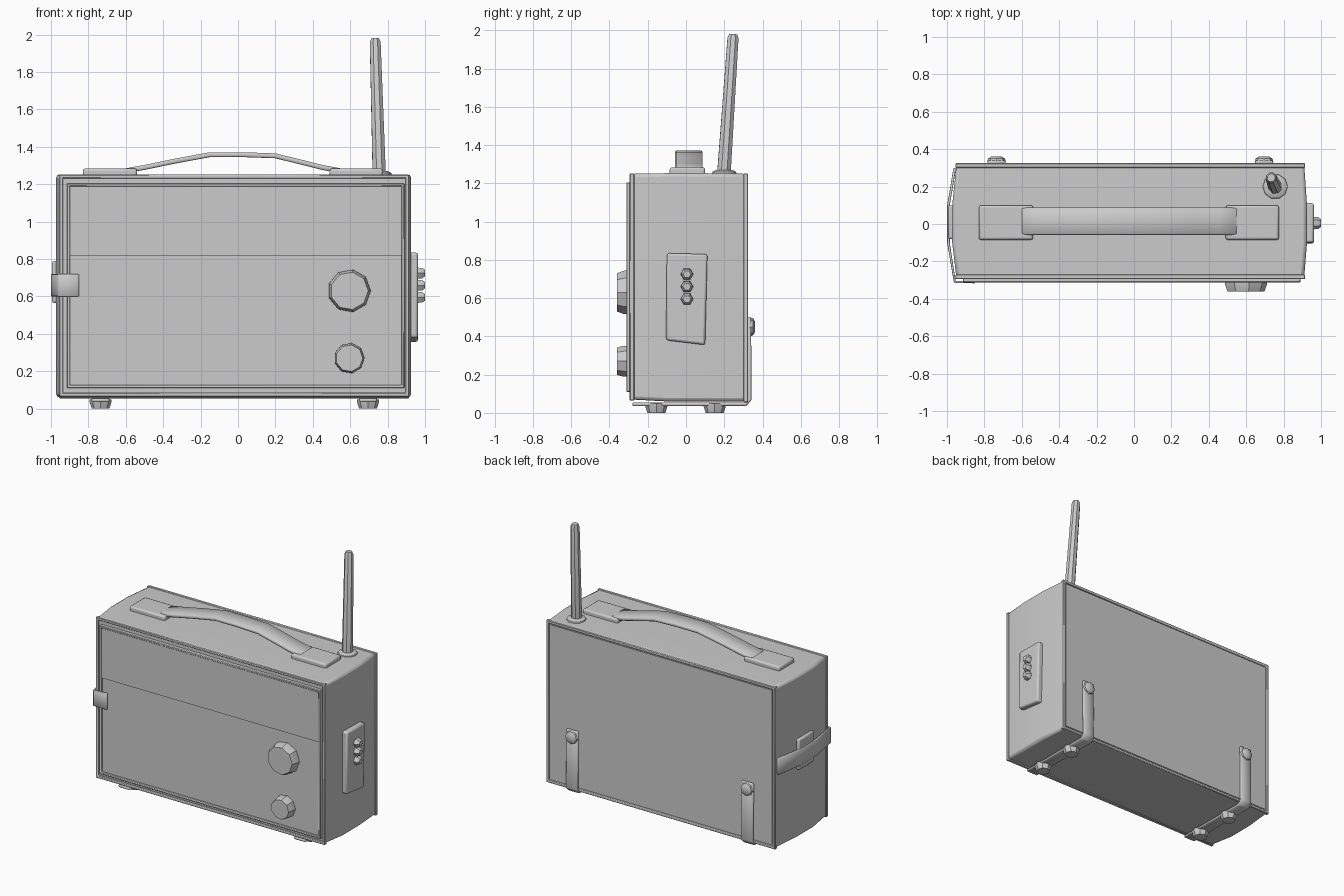
import bpy, bmesh, math
from mathutils import Vector

if "Cube" in bpy.data.objects:
    bpy.data.objects.remove(bpy.data.objects["Cube"])


def make(name, verts, faces, bevel=0.0, segments=2, solid=0.0):
    me = bpy.data.meshes.new(name)
    me.from_pydata(verts, [], faces)
    bm = bmesh.new()
    bm.from_mesh(me)
    bmesh.ops.recalc_face_normals(bm, faces=bm.faces)
    bm.to_mesh(me)
    bm.free()
    ob = bpy.data.objects.new(name, me)
    bpy.context.collection.objects.link(ob)
    if solid:
        m = ob.modifiers.new("thickness", 'SOLIDIFY')
        m.thickness, m.offset = solid, 0
    if bevel:
        m = ob.modifiers.new("bevel", 'BEVEL')
        m.width, m.segments, m.limit_method = bevel, segments, 'ANGLE'
    return ob


def loft(name, rings, closed=False, **kw):
    """Skin equal-length rings; cap the ends unless the rings form a loop."""
    n, k = len(rings[0]), len(rings)
    faces = [(i * n + j, i * n + (j + 1) % n, (i + 1) % k * n + (j + 1) % n, (i + 1) % k * n + j)
             for i in range(k if closed else k - 1) for j in range(n)]
    if not closed:
        faces += [tuple(range(n)), tuple(range((k - 1) * n, k * n))]
    return make(name, [v for r in rings for v in r], faces, **kw)


def rect(y, x0, x1, z0, z1):
    return [(x0, y, z0), (x1, y, z0), (x1, y, z1), (x0, y, z1)]


def box(name, x, y, z, **kw):
    return loft(name, [rect(y[0], *x, *z), rect(y[1], *x, *z)], **kw)


def frame(name, x, y, z, w):
    i = (x[0] + w, x[1] - w, z[0] + w, z[1] - w)
    return loft(name, [rect(y[0], *x, *z), rect(y[1], *x, *z), rect(y[1], *i), rect(y[0], *i)],
                closed=True, bevel=0.004, segments=1)


def ribbon(name, path, width, thick, bevel=0.006):
    h = Vector(width) / 2
    verts = [Vector(p) + s * h for p in path for s in (-1, 1)]
    faces = [(2 * i, 2 * i + 1, 2 * i + 3, 2 * i + 2) for i in range(len(path) - 1)]
    return make(name, verts, faces, solid=thick, bevel=bevel, segments=1)


def turned(name, origin, axis, profile, n=8):
    """Stack of n-sided rings (distance along axis, radius)."""
    q = Vector(axis).to_track_quat('Z', 'Y')
    rings = [[Vector(origin) + q @ Vector((r * math.cos(2 * math.pi * j / n),
                                           r * math.sin(2 * math.pi * j / n), d))
              for j in range(n)] for d, r in profile]
    return loft(name, rings)


# Case with slightly bowed sides
loft("case", [rect(-0.285, -0.95, 0.91, 0.07, 1.25), rect(-0.1, -0.972, 0.925, 0.06, 1.253),
              rect(0.1, -0.972, 0.925, 0.06, 1.253), rect(0.315, -0.95, 0.91, 0.06, 1.25)],
     bevel=0.018)
frame("front_case_rim", (-0.955, 0.915), (-0.295, -0.27), (0.065, 1.252), 0.02)
frame("back_case_rim", (-0.955, 0.915), (0.3, 0.325), (0.055, 1.252), 0.022)

# Front panel: raised rim, dial window, speaker face
frame("front_panel_rim", (-0.915, 0.89), (-0.312, -0.27), (0.11, 1.205), 0.016)
box("dial_window", (-0.9, 0.875), (-0.306, -0.27), (0.82, 1.19))
box("speaker_panel", (-0.9, 0.875), (-0.296, -0.27), (0.125, 0.82))

# Knobs
for label, z, r in (("tuning_knob", 0.63, 0.115), ("volume_knob", 0.27, 0.082)):
    turned(label, (0.595, -0.29, z), (0, -1, 0), [(0, r), (0.035, r), (0.072, r * 0.88)], 9)

# Back panel
box("back_panel", (-0.925, 0.885), (0.3, 0.32), (0.085, 1.222))

# Carrying handle
ribbon("handle_strap", [(-0.6, 0.015, 1.272), (-0.5, 0.015, 1.29), (-0.33, 0.015, 1.325),
                        (-0.15, 0.015, 1.358), (0.03, 0.015, 1.358), (0.2, 0.015, 1.352),
                        (0.33, 0.015, 1.32), (0.45, 0.015, 1.29), (0.55, 0.015, 1.272)],
       (0, 0.145, 0), 0.026)
for label, x in (("left", (-0.83, -0.54)), ("right", (0.49, 0.775))):
    box(label + "_handle_mount", x, (-0.085, 0.1), (1.24, 1.284), bevel=0.012)

# Antenna leaning back
a, b = Vector((0.755, 0.198, 1.25)), Vector((0.733, 0.247, 1.98))
length = (b - a).length
turned("antenna", a, b - a, [(0, 0.038), (length - 0.02, 0.031), (length, 0.022)])
turned("antenna_collar", (0.755, 0.2, 1.24), (0, 0, 1), [(0, 0.07), (0.02, 0.065), (0.03, 0.045)], 10)

# Foot brackets wrapping from back to underside, with feet and screws
for label, x in (("left", -0.735), ("right", 0.695)):
    ribbon(label + "_foot_bracket", [(x, 0.33, 0.5), (x, 0.334, 0.07), (x, 0.31, 0.045),
                                     (x, -0.28, 0.045)], (0.095, 0, 0), 0.02)
    turned(label + "_bracket_screw", (x, 0.335, 0.45), (0, 1, 0),
           [(0, 0.05), (0.015, 0.045), (0.027, 0.025)])
    for end, y in (("front", -0.155), ("rear", 0.15)):
        turned(f"{label}_{end}_foot", (x, y, 0.05), (0, 0, -1),
               [(0, 0.06), (0.02, 0.057), (0.05, 0.047)])

# Socket plate on the right side, slightly skewed
P = [(-0.105, 0.38), (0.1, 0.355), (0.112, 0.83), (-0.1, 0.835)]
loft("socket_plate", [[(0.9, y, z) for y, z in P], [(0.962, y, z) for y, z in P]], bevel=0.012)
for i, z in enumerate((0.595, 0.66, 0.725)):
    turned(f"socket_{i + 1}", (0.95, 0.005, z), (1, 0, 0), [(0, 0.034), (0.035, 0.032), (0.05, 0.02)], 6)

# Latch strap and plate on the left side
ribbon("latch_strap", [(-0.85, -0.31, 0.66), (-0.958, -0.31, 0.66), (-0.992, -0.1, 0.66),
                       (-0.992, 0.1, 0.66), (-0.958, 0.3, 0.66)], (0, 0, 0.12), 0.014, 0.003)
box("latch_plate", (-0.994, -0.95), (-0.08, 0.1), (0.565, 0.79), bevel=0.01)

# Smooth shading with sharp edges kept
for ob in bpy.context.scene.objects:
    ob.select_set(True)
    bpy.context.view_layer.objects.active = ob
bpy.ops.object.shade_smooth_by_angle(angle=math.radians(35))
